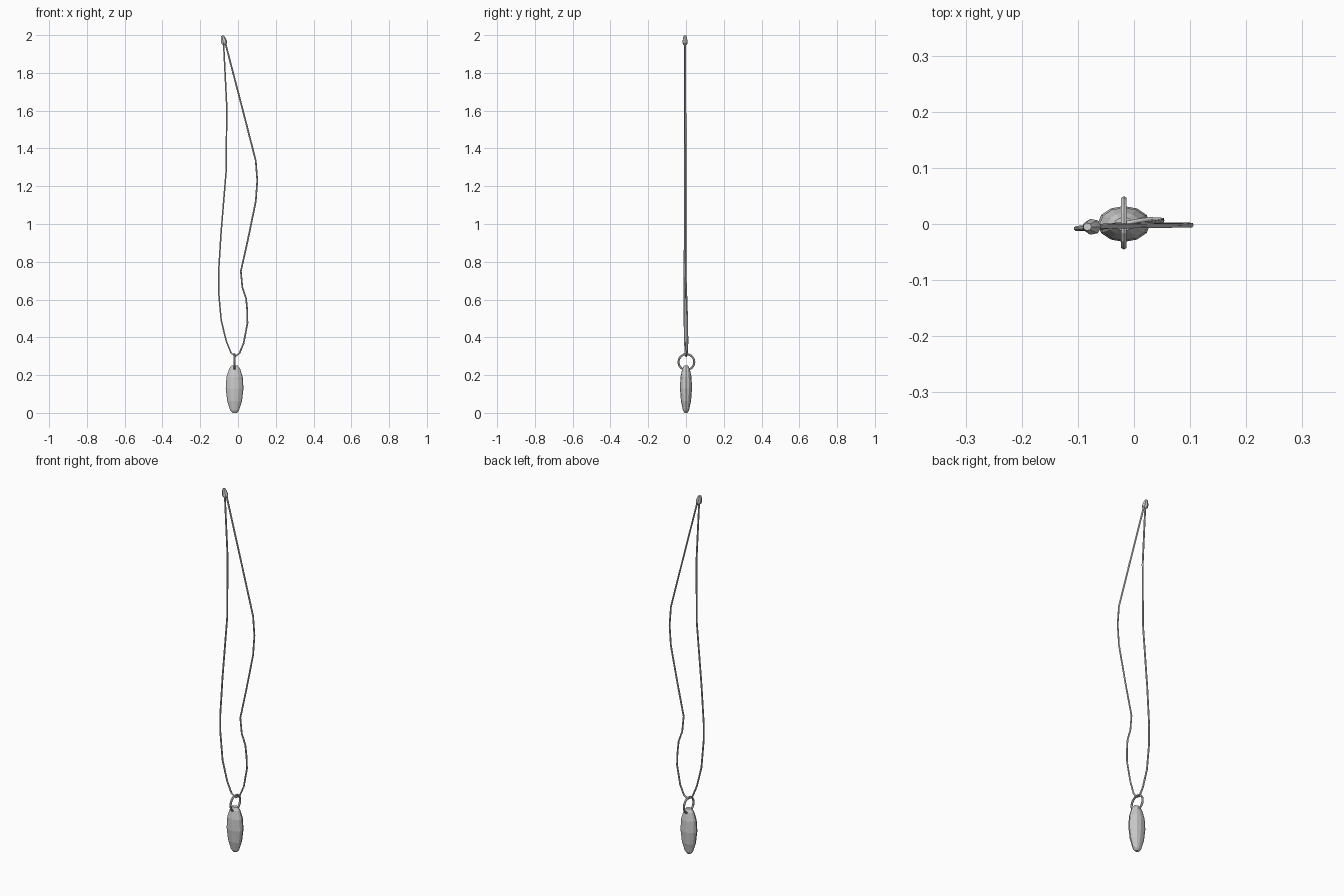
import bpy, bmesh, math
from mathutils import Matrix

if "Cube" in bpy.data.objects:
    bpy.data.objects.remove(bpy.data.objects["Cube"])


def lathe(name, rings, sides, squash, matrix):
    """Faceted solid from (radius, z) rings, flattened in y by squash."""
    bm = bmesh.new()
    loops = []
    for r, z in rings:
        loops.append([bm.verts.new((r * math.cos(2 * math.pi * i / sides),
                                    r * squash * math.sin(2 * math.pi * i / sides), z))
                      for i in range(sides)])
    for a, b in zip(loops, loops[1:]):
        for i in range(sides):
            j = (i + 1) % sides
            bm.faces.new((a[i], a[j], b[j], b[i]))
    bm.faces.new(loops[0][::-1])
    bm.faces.new(loops[-1])
    bm.transform(matrix)
    mesh = bpy.data.meshes.new(name)
    bm.to_mesh(mesh)
    bm.free()
    ob = bpy.data.objects.new(name, mesh)
    bpy.context.collection.objects.link(ob)
    return ob


# Cord: one strand down the left, through the ring and up the right
path = [(-0.077, -0.006, 1.97), (-0.06, -0.006, 1.63), (-0.062, -0.006, 1.29),
        (-0.09, -0.007, 0.95), (-0.103, -0.008, 0.74), (-0.103, -0.008, 0.645),
        (-0.089, -0.008, 0.49), (-0.062, -0.006, 0.38), (-0.037, -0.003, 0.318),
        (-0.014, 0.001, 0.300), (0.008, 0.005, 0.316), (0.030, 0.008, 0.37),
        (0.050, 0.007, 0.475), (0.049, 0.005, 0.54), (0.043, 0.003, 0.605),
        (0.023, 0.0, 0.665), (0.015, -0.001, 0.75), (0.053, -0.002, 0.92),
        (0.094, -0.002, 1.12), (0.102, -0.002, 1.23), (0.094, -0.002, 1.335),
        (0.026, -0.003, 1.6), (-0.07, -0.004, 1.97)]
curve = bpy.data.curves.new("cord", 'CURVE')
curve.dimensions = '3D'
curve.bevel_depth = 0.0045
curve.bevel_resolution = 1
curve.use_fill_caps = True
spline = curve.splines.new('POLY')
spline.points.add(len(path) - 1)
for p, co in zip(spline.points, path):
    p.co = (*co, 1)
bpy.context.collection.objects.link(bpy.data.objects.new("cord", curve))

# Ring linking the cord and the pendant
bpy.ops.mesh.primitive_torus_add(major_radius=0.042, minor_radius=0.0055,
                                 major_segments=16, minor_segments=6,
                                 location=(-0.018, 0.002, 0.269),
                                 rotation=(0, math.pi / 2, 0))
bpy.context.object.name = "ring"

# Flattened pendant bead
lathe("pendant", [(0.011, 0.0), (0.023, 0.012), (0.039, 0.062), (0.047, 0.128),
                  (0.043, 0.19), (0.029, 0.234), (0.017, 0.25)],
      12, 0.68, Matrix.Translation((-0.018, 0.0, 0.0)))

# Small tilted clasp closing the top of the cord, widest near its base
lathe("clasp", [(0.008, -0.026), (0.015, -0.018), (0.017, -0.010),
                (0.013, 0.010), (0.008, 0.025)],
      7, 0.85, Matrix.Translation((-0.077, -0.005, 1.973))
      @ Matrix.Rotation(math.radians(-14), 4, 'Y'))
